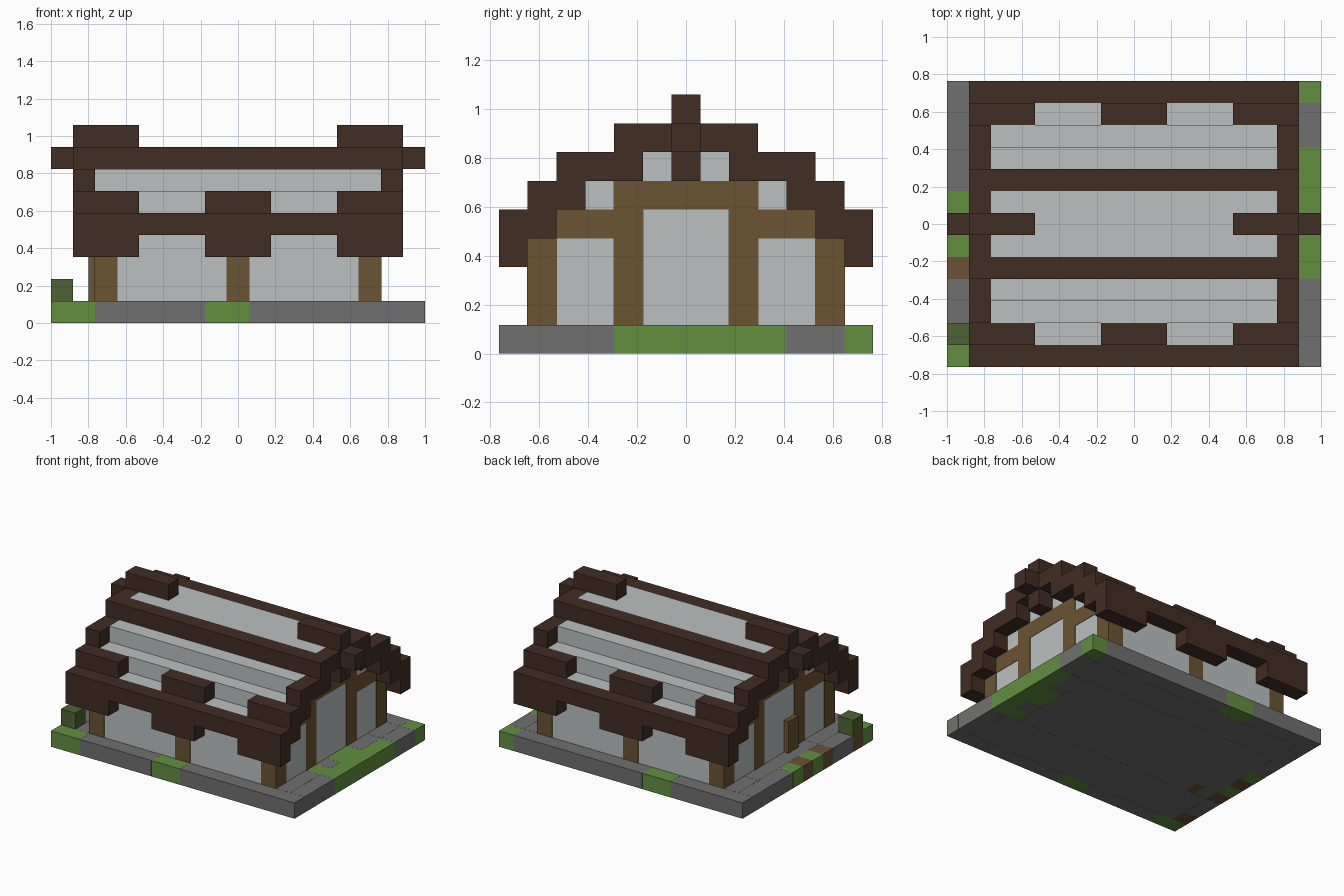
import bpy
import bmesh

cube = bpy.data.objects.get("Cube")
if cube:
    bpy.data.objects.remove(cube, do_unlink=True)

U = 2 / 17          # one block
NX, NY = 17, 13     # footprint in blocks


def material(name, rgb):
    mat = bpy.data.materials.new(name)
    mat.use_nodes = True
    mat.diffuse_color = (*rgb, 1)
    mat.node_tree.nodes["Principled BSDF"].inputs["Base Color"].default_value = (*rgb, 1)
    return mat


DARK = material("dark roof wood", (0.055, 0.026, 0.017))
WOOD = material("brown timber", (0.147, 0.087, 0.032))
STONE = material("grey stone", (0.166, 0.163, 0.160))
GRASS = material("grass green", (0.120, 0.275, 0.051))
PLASTER = material("pale panel", (0.50, 0.53, 0.53))
LEAF = material("dark leaf green", (0.077, 0.123, 0.032))
DIRT = material("dirt brown", (0.150, 0.083, 0.036))


def mirror_x(boxes):
    return boxes + [(NX - b, NX - a, *rest) for a, b, *rest in boxes]


def mirror_y(boxes):
    return boxes + [(a, b, NY - d, NY - c, *rest) for a, b, c, d, *rest in boxes]


def build(name, mat, boxes, grow=0.0):
    """Blocks given as x, y, z ranges in block units, joined in one object."""
    bm = bmesh.new()
    for x0, x1, y0, y1, z0, z1 in dict.fromkeys(boxes):
        verts = bmesh.ops.create_cube(bm, size=1)["verts"]
        for v in verts:
            v.co.x = ((x0 + x1 - NX) / 2 + v.co.x * (x1 - x0 + grow)) * U
            v.co.y = ((y0 + y1 - NY) / 2 + v.co.y * (y1 - y0 + grow)) * U
            v.co.z = ((z0 + z1) / 2 + v.co.z * (z1 - z0)) * U
    mesh = bpy.data.meshes.new(name)
    bm.to_mesh(mesh)
    bm.free()
    mesh.materials.append(mat)
    obj = bpy.data.objects.new(name, mesh)
    bpy.context.collection.objects.link(obj)


# Ground slab with grass and dirt blocks set in it
e = 0.02
build("stone_base", STONE, [(e, NX - e, e, NY - e, e, 1 - e)])
build("grass_patches", GRASS, [
    (0, 2, 0, 1, 0, 1), (7, 9, 0, 1, 0, 1), (5, 7, 12, 13, 0, 1),
    (16, 17, 12, 13, 0, 1), (16, 17, 4, 10, 0, 1),
    (15, 16, 4, 5, 0, 1), (15, 16, 6, 8, 0, 1),
    (0, 1, 5, 6, 0, 1), (0, 1, 7, 8, 0, 1)])
build("dirt_patches", DIRT,
      [(0, 1, j, j + 1, 0, 1) for j in (1, 4, 6)] + [(2, 3, 4, 5, 0, 1)])
# Stone trim of the slab edges, flush with the patches
build("stone_edges", STONE, [
    (2, 7, 0, 1, 0, 1), (9, 17, 0, 1, 0, 1), (0, 5, 12, 13, 0, 1),
    (7, 16, 12, 13, 0, 1), (16, 17, 1, 4, 0, 1), (16, 17, 10, 12, 0, 1),
    (0, 1, 2, 4, 0, 1), (0, 1, 8, 12, 0, 1), (1, 16, 1, 4, 0, 1),
    (1, 15, 4, 10, 0, 1), (1, 16, 10, 12, 0, 1),
    (15, 16, 5, 6, 0, 1), (15, 16, 8, 10, 0, 1)], grow=-0.01)
build("bush", LEAF, [(0, 1, 1, 2, 1, 2)])

# Pale walls and stepped roof panels
build("wall_panels", PLASTER, [(2, 15, 1, 12, 1, 5)])
build("roof_panels", PLASTER,
      [(2, 15, 2, 11, 5, 6), (2, 15, 3, 10, 6, 7), (2, 15, 5, 8, 7, 8)])

# Timber frame, slightly proud of the panels
posts = [(2, 3, 1, 2, 1, 4), (8, 9, 1, 2, 1, 4), (2, 3, 4, 5, 1, 6)]
lintels = [(2, 3, 2, 4, 4, 5), (2, 3, 4, 9, 5, 6)]
build("timber_posts", WOOD, mirror_x(mirror_y(posts)), grow=0.05)
build("timber_lintels", WOOD, mirror_x(mirror_y(lintels)), grow=0.05)
build("door_post", WOOD, [(1.7, 3, 5, 6, 1, 3)])

# Roof: stepped gable frames at both ends
gable = [(1, 2, 0, 1, 3, 5), (1, 2, 1, 2, 4, 6), (1, 2, 2, 3, 5, 7),
         (1, 2, 3, 4, 6, 7), (1, 2, 4, 5, 6, 8), (1, 2, 5, 6, 7, 8),
         (1, 2, 6, 7, 6, 8)]
build("gable_frames", DARK, mirror_x(mirror_y(gable)))

# Roof: long beams and the toothed eaves
build("roof_beams", DARK, mirror_y([(1, 16, 4, 5, 7, 8), (1, 16, 0, 1, 4, 5)]))
teeth = []
for i in (1, 7, 13):
    teeth += [(i, i + 3, 0, 1, 3, 4), (i, i + 3, 1, 2, 5, 6)]
build("eave_teeth", DARK, mirror_y(teeth))

# Roof: ridge caps and projecting ends
build("ridge_caps", DARK, mirror_x([(1, 4, 6, 7, 8, 9), (0, 1, 6, 7, 7, 8)]))
